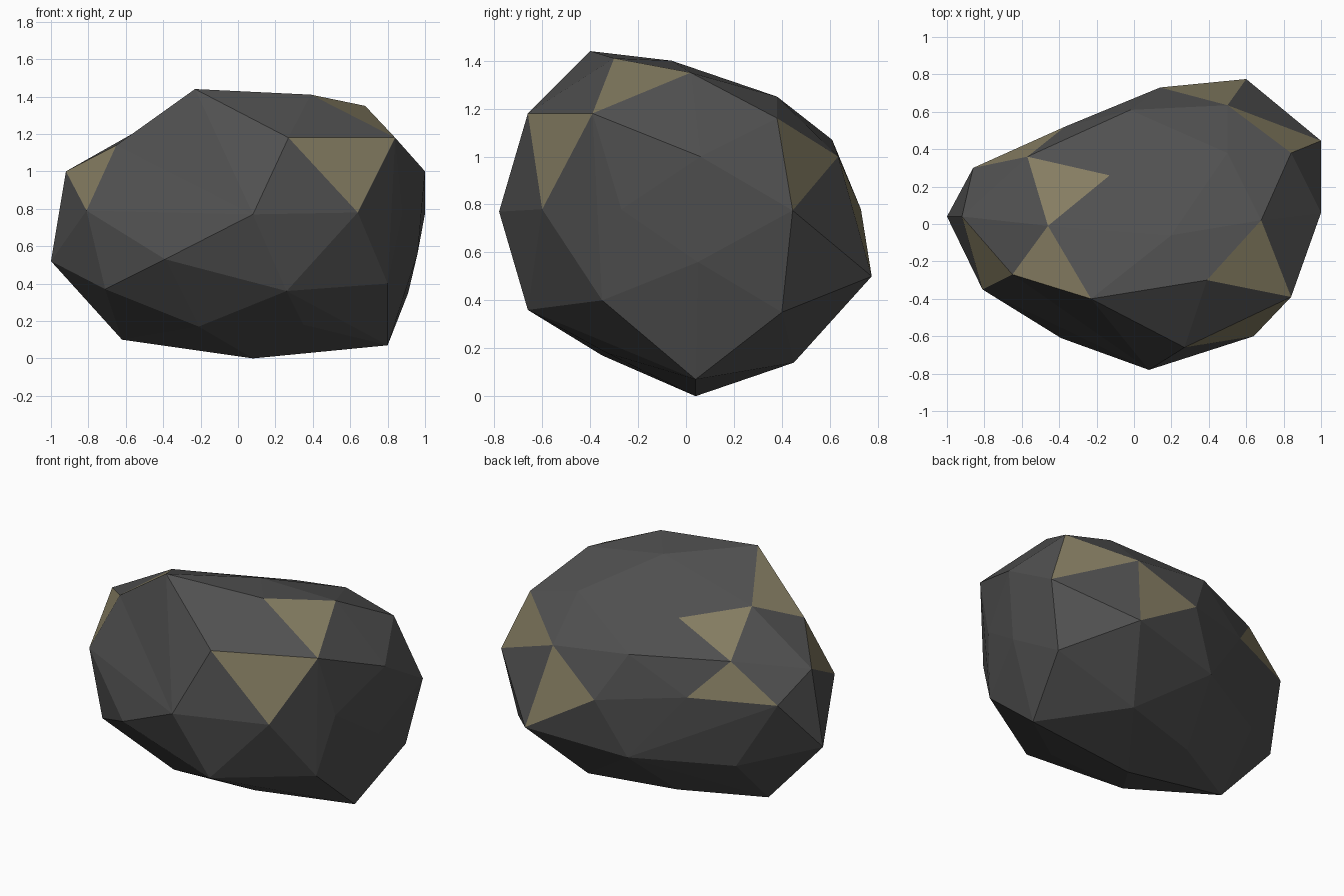
import bpy, bmesh
from mathutils import Vector

if "Cube" in bpy.data.objects:
    bpy.data.objects.remove(bpy.data.objects["Cube"])

# Corner points of the chipped rock, grouped by zone
corners = {
    # crown
    "peak": (-.23, -.40, 1.44), "crown": (.20, -.06, 1.40), "crown_e": (.39, -.30, 1.41),
    "crown_r": (.68, .02, 1.35), "crown_b": (.50, .38, 1.25), "crown_w": (-.13, .26, 1.20),
    "crown_l": (-.46, -.01, 1.26),
    # shoulders
    "sh_front": (.27, -.66, 1.18), "sh_fr": (.84, -.39, 1.18), "sh_right": (1.0, .06, 1.0),
    "sh_br": (.84, .38, 1.16), "sh_back": (.50, .635, 1.0), "sh_back2": (-.02, .61, 1.07),
    "sh_bl": (-.57, .36, 1.076), "sh_left": (-.92, .04, 1.0), "sh_fl": (-.65, -.27, 1.14),
    # waist
    "w_front": (.08, -.78, .77), "w_fr": (.64, -.60, .78), "w_r": (.88, -.27, .78),
    "w_r2": (.96, .05, .56), "w_br": (1.0, .445, .775), "w_b1": (.14, .73, .78),
    "w_b2": (.60, .775, .50), "w_bl": (-.37, .52, .852), "w_l1": (-.86, .30, .846),
    "w_l2": (-1.0, .04, .52), "w_fl": (-.81, -.35, .79),
    # lower sides
    "l_f": (.26, -.66, .36), "l_fr": (.80, -.35, .40), "l_br": (.91, .40, .35),
    "l_b": (-.04, .65, .43), "l_bl": (-.60, .35, .41), "l_l": (-.71, -.36, .37),
    "l_fl": (-.39, -.61, .53),
    # underside
    "u_r": (.80, .04, .07), "u_mid": (.08, .04, 0), "u_f": (-.21, -.35, .17),
    "u_fr": (.35, -.33, .18), "u_b": (.38, .45, .14), "u_bl": (-.15, .30, .12),
    "u_l": (-.62, .05, .10),
}

# Facets that carry the tan mineral colour
tan_facets = [
    ("sh_front", "sh_fr", "w_fr"), ("crown_e", "crown_r", "sh_fr"),
    ("sh_br", "w_br", "sh_back"), ("sh_back", "w_b1", "w_b2"),
    ("sh_left", "sh_fl", "w_fl"), ("crown_l", "sh_fl", "peak"),
    ("crown_l", "sh_bl", "crown_w"), ("sh_bl", "w_l1", "w_bl"),
]
tan_sets = [set(t) for t in tan_facets]

# Shallow dents: pushed out while the shell is wrapped, then set back
lift = {"sh_fl": 1.10, "crown_w": 1.03, "sh_back": 1.02}
centre = Vector((0, 0, .72))

# Wrap the shell around the corners
bm = bmesh.new()
name_of = {}
for name, co in corners.items():
    v = bm.verts.new(centre + (Vector(co) - centre) * lift.get(name, 1))
    name_of[v] = name
bmesh.ops.convex_hull(bm, input=list(bm.verts))
for v in list(bm.verts):
    if not v.link_faces:
        del name_of[v]
        bm.verts.remove(v)
for v in bm.verts:
    v.co = corners[name_of[v]]
bmesh.ops.recalc_face_normals(bm, faces=list(bm.faces))

# Colour the facets
for f in bm.faces:
    f.smooth = False
    f.material_index = int({name_of[v] for v in f.verts} in tan_sets)


def material(name, rgb):
    m = bpy.data.materials.new(name)
    m.diffuse_color = (*rgb, 1)
    m.use_nodes = True
    m.node_tree.nodes["Principled BSDF"].inputs["Base Color"].default_value = m.diffuse_color
    return m


name_of.clear()
mesh = bpy.data.meshes.new("rock")
bm.to_mesh(mesh)
bm.free()
mesh.materials.append(material("dark_stone", (.08, .08, .08)))
mesh.materials.append(material("tan_mineral", (.235, .205, .122)))
rock = bpy.data.objects.new("rock", mesh)
bpy.context.collection.objects.link(rock)
